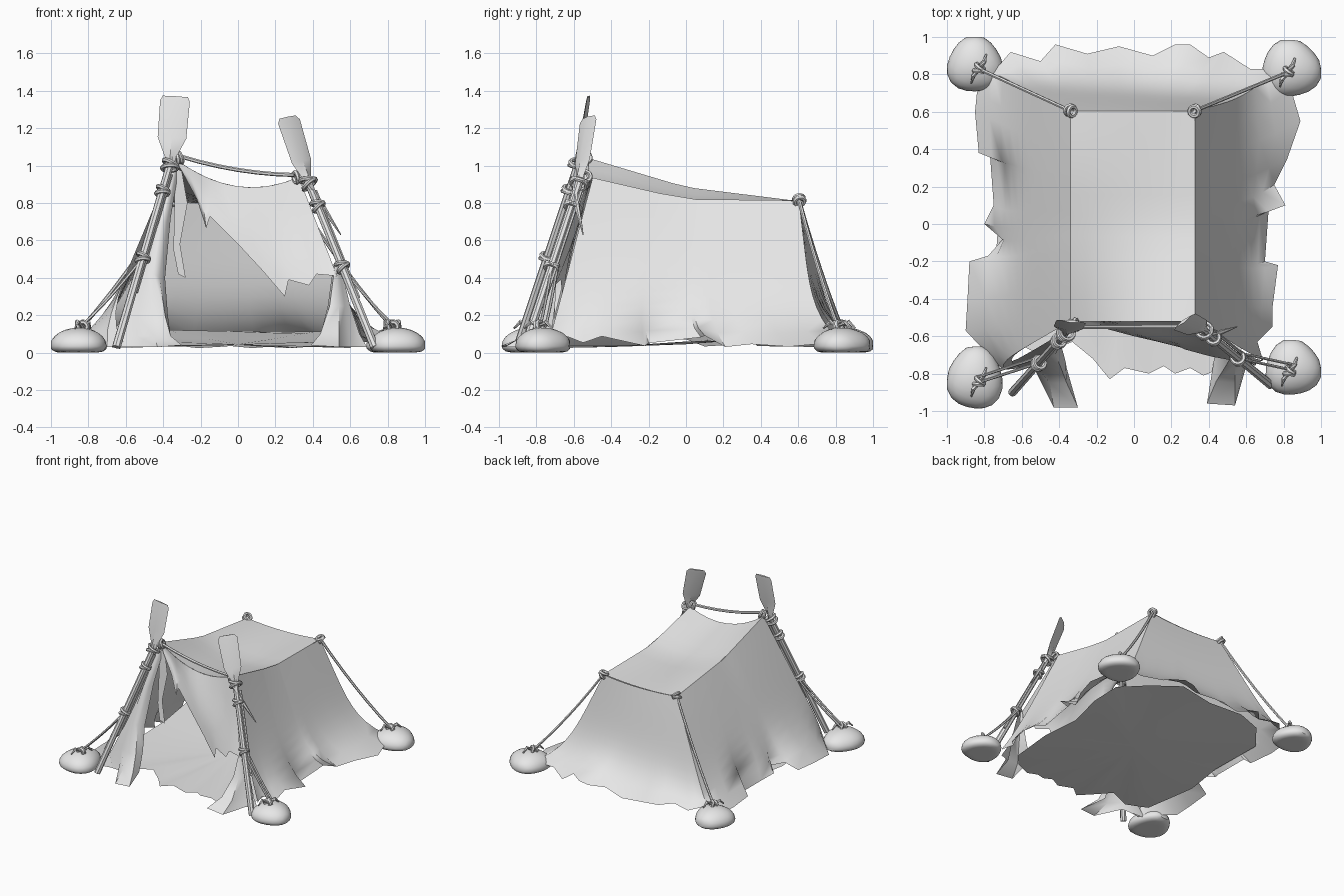
import bpy, bmesh, math, random
from mathutils import Vector as V

if "Cube" in bpy.data.objects:
    bpy.data.objects.remove(bpy.data.objects["Cube"])

random.seed(4)
GREY = bpy.data.materials.new("plain grey")
GREY.diffuse_color = (0.8, 0.8, 0.8, 1)
GREY.use_nodes = True
GREY.node_tree.nodes["Principled BSDF"].inputs["Base Color"].default_value = GREY.diffuse_color


def finish(ob, name, angle=35):
    ob.name = name
    ob.data.materials.clear()
    ob.data.materials.append(GREY)
    bpy.ops.object.select_all(action='DESELECT')
    ob.select_set(True)
    bpy.context.view_layer.objects.active = ob
    bpy.ops.object.shade_smooth_by_angle(angle=math.radians(angle))
    return ob


def mesh(name, verts, faces, angle=35):
    me = bpy.data.meshes.new(name)
    me.from_pydata([tuple(v) for v in verts], [], faces)
    me.update()
    ob = bpy.data.objects.new(name, me)
    bpy.context.collection.objects.link(ob)
    return finish(ob, name, angle)


def sheet(name, rows):
    """Cloth surface through rows of equally many points."""
    n = len(rows[0])
    faces = [(r * n + i, r * n + i + 1, (r + 1) * n + i + 1, (r + 1) * n + i)
             for r in range(len(rows) - 1) for i in range(n - 1)]
    return mesh(name, [p for row in rows for p in row], faces, 50)


def tube(name, pts, radii, sides=8):
    """Round bar along points, with a radius at each point."""
    pts = [V(p) for p in pts]
    verts, faces, m = [], [], len(pts)
    for i, p in enumerate(pts):
        d = (pts[min(i + 1, m - 1)] - pts[max(i - 1, 0)]).normalized()
        a = d.cross(V((0.3, 1, 0.1))).normalized()
        b = d.cross(a)
        for k in range(sides):
            t = 2 * math.pi * k / sides
            verts.append(p + (a * math.cos(t) + b * math.sin(t)) * radii[i])
    for i in range(m - 1):
        for k in range(sides):
            j = (k + 1) % sides
            faces.append((i * sides + k, i * sides + j, (i + 1) * sides + j, (i + 1) * sides + k))
    faces += [tuple(range(sides))[::-1], tuple(range((m - 1) * sides, m * sides))]
    return mesh(name, verts, faces)


def rope(name, a, b, sag, r=0.008):
    a, b = V(a), V(b)
    pts = [a.lerp(b, t / 6) - V((0, 0, sag * 4 * t / 6 * (1 - t / 6))) for t in range(7)]
    return tube(name, pts, [r] * 7, 6)


def knot(name, c, d, size=0.034):
    """Two crossed rope loops around direction d."""
    for tilt in (-0.3, 0.3):
        ax = (V(d).normalized() + V((tilt, 0, tilt * 0.5))).normalized()
        bpy.ops.mesh.primitive_torus_add(
            major_segments=14, minor_segments=6, major_radius=size, minor_radius=0.012,
            location=V(c) + ax * tilt * 0.04, rotation=ax.to_track_quat('Z', 'Y').to_euler())
        finish(bpy.context.object, name)


def clamp(v, lo, hi):
    return max(lo, min(hi, v))


# Roof cloth, sagging between its four corners
XL, XR, YF, YB = -0.34, 0.325, -0.52, 0.605


def edge_z(left, y):
    front, mid, back = (1.04, 0.885, 0.81) if left else (0.94, 0.82, 0.815)
    return front + (mid - front) * (y - YF) / -YF if y < 0 else mid + (back - mid) * y / YB


roof = []
for j in range(11):
    y = YF + (YB - YF) * j / 10
    row = []
    for i in range(9):
        u = i / 8
        z = edge_z(True, y) * (1 - u) + edge_z(False, y) * u
        row.append((XL + (XR - XL) * u, y, z - (0.1 - 0.08 * j / 10) * 4 * u * (1 - u)))
    roof.append(row)
sheet("roof_cloth", roof)

# Side and back walls: a widening rectangle with sharp corners and a ragged hem
hem = [(-.6, -.77), (-.7, -.78), (-.76, -.72), (-.9, -.57), (-.89, -.4), (-.88, -.2),
       (-.78, -.17), (-.7, -.08), (-.8, 0), (-.75, .1), (-.77, .37), (-.83, .38), (-.85, .6),
       (-.84, .7), (-.81, .83), (-.72, .85), (-.66, .92), (-.5, .87), (-.42, .96), (-.25, .91),
       (-.08, .95), (.1, .9), (.22, .96), (.3, .96), (.4, .89), (.48, .92), (.62, .83),
       (.79, .83), (.84, .72), (.89, .55), (.82, .35), (.75, .21), (.81, .1), (.72, .08),
       (.7, -.2), (.77, -.22), (.74, -.45), (.74, -.55), (.66, -.63), (.69, -.73)]
hem_z = [0.03 + 0.07 * random.random() ** 2 for _ in hem]
L1, R1, F1, B1 = -0.80, 0.76, -0.76, 0.88


def flare(a, b, k, t):
    return a + (b - a) * (k * t + (1 - k) * t ** 6)


walls = []
for r in range(13):
    t = r / 12
    row = []
    xl, xr = flare(XL, L1, .9, t), flare(XR, R1, .78, t)
    for (x, y), hz in zip(hem, hem_z):
        back = y > 0.8
        u = clamp((x - L1) / (R1 - L1), 0, 1) if back else float(x > 0)
        v = 1 if back else clamp((y - F1) / (B1 - F1), 0, 1)
        yf, yb = flare(YF, F1, 1, t), flare(YB, B1, .72 - .4 * u, t)
        bx, by = L1 + (R1 - L1) * u, F1 + (B1 - F1) * v
        w = t ** 8
        tz = 0.81 - 0.08 * u * (1 - u) if back else edge_z(x < 0, YF + (YB - YF) * v)
        row.append((xl + (xr - xl) * u + (x - bx) * w, yf + (yb - yf) * v + (y - by) * w,
                    tz + (hz * w + 0.05 * (1 - w) - tz) * t))
    walls.append(row)
sheet("wall_cloth", walls)

# Ground sheet, rising gently to the back
floor = [(-.66, -.62), (-.5, -.7), (-.33, -.63), (-.22, -.72), (-.13, -.83), (-.05, -.77),
         (.08, -.8), (.16, -.76), (.22, -.8), (.3, -.77), (.37, -.81), (.5, -.76), (.6, -.64),
         (.62, -.3), (.57, 0), (.64, .3), (.62, .53), (.42, .68), (.22, .84), (-.1, .77),
         (-.4, .78), (-.6, .72), (-.76, .52), (-.72, .1), (-.74, -.2), (-.7, -.45)]
fv = [(0, 0, 0.045)]
n = len(floor)
for s in (0.45, 0.85, 1.0):
    fv += [(x * s, y * s, 0.025 + 0.085 * clamp((y * s + .8) / 1.55, 0, 1) ** 2 + 0.006 * s * (i % 3))
           for i, (x, y) in enumerate(floor)]
ff = [(0, 1 + i, 1 + (i + 1) % n) for i in range(n)]
for r in range(2):
    o = 1 + r * n
    ff += [(o + i, o + n + i, o + n + (i + 1) % n, o + (i + 1) % n) for i in range(n)]
mesh("ground_sheet", fv, ff, 50)

# Front curtain: hangs from the roof front edge, pulled back to the right
cut = [(-.3, -.54, .97), (-.22, -.55, .82), (-.17, -.56, .665), (-.15, -.56, .73), (0, -.6, .58),
       (.13, -.63, .44), (.25, -.66, .3), (.27, -.67, .39), (.38, -.7, .36), (.42, -.71, .42),
       (.53, -.73, .41)]
rows = []
for r in range(7):
    t = r / 6
    row = []
    for i, b in enumerate(cut):
        u = i / (len(cut) - 1)
        top = V((XL + (XR - XL) * u, YF, 1.04 - 0.1 * u - 0.4 * u * (1 - u)))
        p = top.lerp(V(b), t)
        p.y += 0.02 * math.sin(u * 9) * math.sin(math.pi * t)
        row.append(p)
    rows.append(row)
sheet("front_curtain", rows)

# Left and right door flaps flaring out to the ground, and a torn hanging strip
sheet("left_flap", [
    [(-.35, -.54, 1), (-.345, -.54, .99), (-.34, -.54, .98), (-.33, -.53, .97), (-.32, -.52, .96)],
    [(-.43, -.61, .7), (-.42, -.63, .7), (-.4, -.63, .7), (-.38, -.61, .7), (-.36, -.58, .72)],
    [(-.53, -.67, .42), (-.49, -.69, .42), (-.45, -.71, .42), (-.42, -.7, .4), (-.39, -.65, .4)],
    [(-.62, -.72, .2), (-.54, -.74, .2), (-.46, -.78, .2), (-.39, -.77, .2), (-.375, -.7, .2)],
    [(-.67, -.74, .09), (-.54, -.76, .09), (-.45, -.85, .09), (-.36, -.85, .09), (-.365, -.74, .12)],
    [(-.74, -.76, .03), (-.53, -.77, .03), (-.43, -.98, .03), (-.3, -.98, .04), (-.36, -.77, .06)]])
sheet("right_flap", [
    [(.54, -.69, .5), (.535, -.7, .5), (.53, -.71, .49), (.52, -.71, .48), (.51, -.7, .47)],
    [(.6, -.7, .25), (.57, -.73, .25), (.54, -.76, .25), (.49, -.76, .25), (.48, -.7, .25)],
    [(.65, -.72, .1), (.59, -.75, .1), (.54, -.85, .1), (.44, -.84, .1), (.45, -.7, .13)],
    [(.69, -.73, .03), (.6, -.76, .03), (.54, -.97, .03), (.39, -.96, .04), (.43, -.71, .07)]])
sheet("hanging_strip", [
    [(-.34, -.53, .99), (-.3, -.52, .97)], [(-.34, -.54, .8), (-.27, -.53, .8)],
    [(-.345, -.55, .55), (-.31, -.54, .58)], [(-.32, -.56, .42), (-.28, -.55, .4)]])


# Paddles used as tent poles: shaft and flat blade, turned by its twist
def paddle(side, foot, neck, tip, profile, twist):
    foot, neck, tip = V(foot), V(neck), V(tip)
    tube(side + "_paddle_shaft", [foot, foot.lerp(neck, 0.5), neck, neck.lerp(tip, 0.25)],
         [0.024, 0.022, 0.021, 0.015])
    d = tip - neck
    w = V((math.cos(twist), math.sin(twist), 0))
    w = (w - d * (w.dot(d) / d.length_squared)).normalized()
    nrm = d.cross(w).normalized()
    verts = []
    for t, h, th in profile:
        for a, b in ((-1, 0), (0, -1), (1, 0), (0, 1)):
            verts.append(neck + d * t + w * h * a + nrm * th * b)
    m = len(profile)
    faces = [(4 * i + k, 4 * i + (k + 1) % 4, 4 * i + 4 + (k + 1) % 4, 4 * i + 4 + k)
             for i in range(m - 1) for k in range(4)]
    faces += [(3, 2, 1, 0), tuple(range(4 * m - 4, 4 * m))]
    mesh(side + "_paddle_blade", verts, faces, 30)
    return foot, neck


blade = [(0, .022, .02), (.12, .03, .02), (.4, .077, .014), (.93, .08, .01), (1, .068, .008)]
slim = [(0, .022, .02), (.12, .035, .02), (.32, .065, .014), (.93, .074, .01), (1, .055, .008)]
poles = {"left": paddle("left", (-.65, -.9, .03), (-.365, -.58, 1.0), (-.335, -.52, 1.37), blade, -0.1),
         "right": paddle("right", (.73, -.86, .03), (.375, -.57, .91), (.265, -.52, 1.26), slim, 0.6)}

# Lashings on the poles, thin sticks bound beside them, tie ropes to the front rocks
for side, (foot, neck) in poles.items():
    s = -1 if side == "left" else 1
    for t in (0.49, 0.86, 1.0):
        knot(side + "_lashing", foot.lerp(neck, t), neck - foot, 0.033 if t < 1 else 0.042)
    off = V((0.022, 0.024, 0))
    tube(side + "_bound_stick", [foot.lerp(neck, .3) + off, foot.lerp(neck, .95) + off], [.009, .009], 6)
    tie = foot.lerp(neck, 0.49)
    ry = -0.85 if s < 0 else -0.78
    for k in (0, 0.03):
        rope(side + "_front_guy_rope", tie + V((0, k, 0)), (s * 0.84, ry + k, 0.14), 0.015)
    knot(side + "_corner_knot", (s * .32, -.54, edge_z(s < 0, YF)), (1, .3, .3), 0.028)
tube("loose_peg", [(.36, -.6, .92), (.46, -.58, .77), (.55, -.55, .63)], [.012, .014, .003], 6)
rope("front_cross_rope", (-.31, -.55, 1.05), (.3, -.55, .95), 0.022, 0.011)

# Flat-bottomed domed rocks with knotted rope, and rear guy ropes
rocks = [("back_left", -.85, .85, .15, .15), ("back_right", .84, .83, .16, .155),
         ("front_left", -.85, -.825, .15, .17), ("front_right", .85, -.77, .15, .15)]
for name, x, y, rx, ry in rocks:
    bpy.ops.mesh.primitive_ico_sphere_add(subdivisions=3, radius=1, location=(x, y, 0))
    ob = bpy.context.object
    ph = random.random() * 6
    for v in ob.data.vertices:
        a = math.atan2(v.co.y, v.co.x)
        b = 1.0 + 0.06 * math.sin(3 * a + ph)
        z = 0.035 + v.co.z * 0.1 if v.co.z > 0 else 0.035 + max(v.co.z, -.6) * 0.055
        v.co = V((clamp(v.co.x * b, -1, 1) * rx, clamp(v.co.y * b, -1, 1) * ry, z))
    finish(ob, name + "_rock", 40)
    top = V((x + (0.02 if x < 0 else -0.02), y - 0.02, 0.14))
    knot(name + "_rock_knot", top, (0.4, 1, 0.2), 0.024)
    for k in (-1, 1):
        tube(name + "_rope_end", [top, top + V((k * .03, .04 * k, .025)), top + V((k * .04, .075 * k, -.01))],
             [.012, .013, .006], 6)
    if y > 0:
        c = V((XL if x < 0 else XR, YB, 0.815))
        rope(name + "_guy_rope", c, top, 0.03, 0.01)
        knot(name + "_corner_knot", c, (top - c), 0.026)
